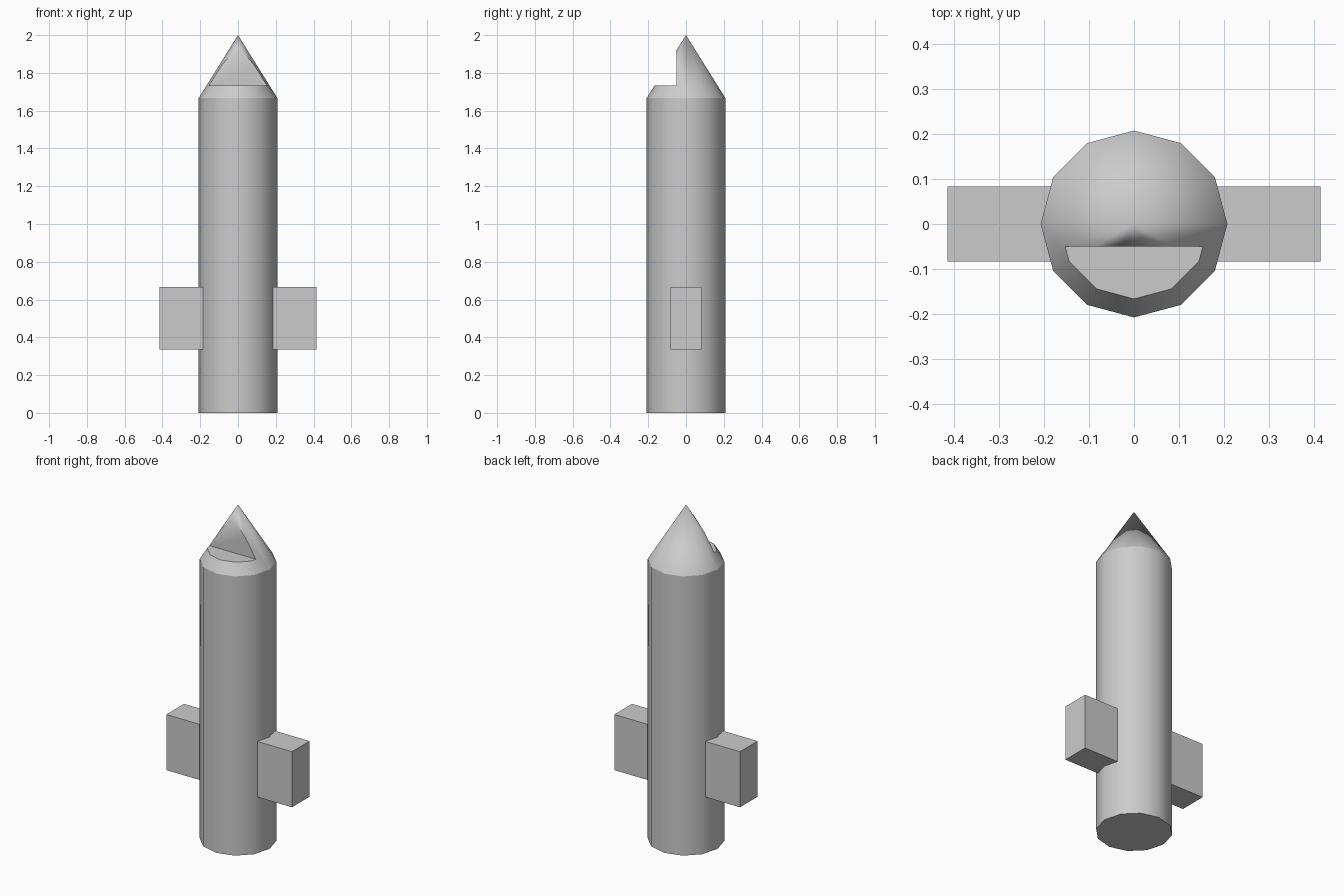
import bpy
import math

default = bpy.data.objects.get("Cube")
if default:
    bpy.data.objects.remove(default, do_unlink=True)

RADIUS = 0.208
BODY_TOP = 1.667
HEIGHT = 2.0

grey = bpy.data.materials.new("plain grey")
grey.use_nodes = True
colour = (0.6, 0.6, 0.6, 1)
grey.diffuse_color = colour
grey.node_tree.nodes["Principled BSDF"].inputs["Base Color"].default_value = colour


def finish(name, smooth=False):
    obj = bpy.context.object
    obj.name = name
    obj.data.materials.clear()
    obj.data.materials.append(grey)
    if smooth:
        bpy.ops.object.shade_smooth_by_angle(angle=math.radians(40))
    return obj


def box(name, low, high):
    centre = [(a + b) / 2 for a, b in zip(low, high)]
    bpy.ops.mesh.primitive_cube_add(size=1, location=centre)
    bpy.context.object.scale = [b - a for a, b in zip(low, high)]
    bpy.ops.object.transform_apply(location=False, rotation=False, scale=True)
    return finish(name)


# Twelve-sided body
bpy.ops.mesh.primitive_cylinder_add(vertices=12, radius=RADIUS, depth=BODY_TOP,
                                    location=(0, 0, BODY_TOP / 2))
finish("body", smooth=True)

# Pointed nose with a step cut out of its front
cutter = box("window_cutter", (-0.4, -0.5, 1.733), (0.4, -0.05, 2.2))
cutter.hide_render = True
bpy.ops.mesh.primitive_cone_add(vertices=12, radius1=RADIUS, radius2=0,
                                depth=HEIGHT - BODY_TOP,
                                location=(0, 0, (BODY_TOP + HEIGHT) / 2))
nose = bpy.context.object
cut = nose.modifiers.new("front_step", "BOOLEAN")
cut.operation = "DIFFERENCE"
cut.solver = "EXACT"
cut.object = cutter
bpy.ops.object.modifier_apply(modifier=cut.name)
bpy.data.objects.remove(cutter, do_unlink=True)
finish("nose_cone", smooth=True)

# Block fins on both sides
for side, name in ((1, "left_fin"), (-1, "right_fin")):
    inner, outer = sorted((side * 0.083, side * 0.415))
    box(name, (inner, -0.083, 0.335), (outer, 0.083, 0.667))
